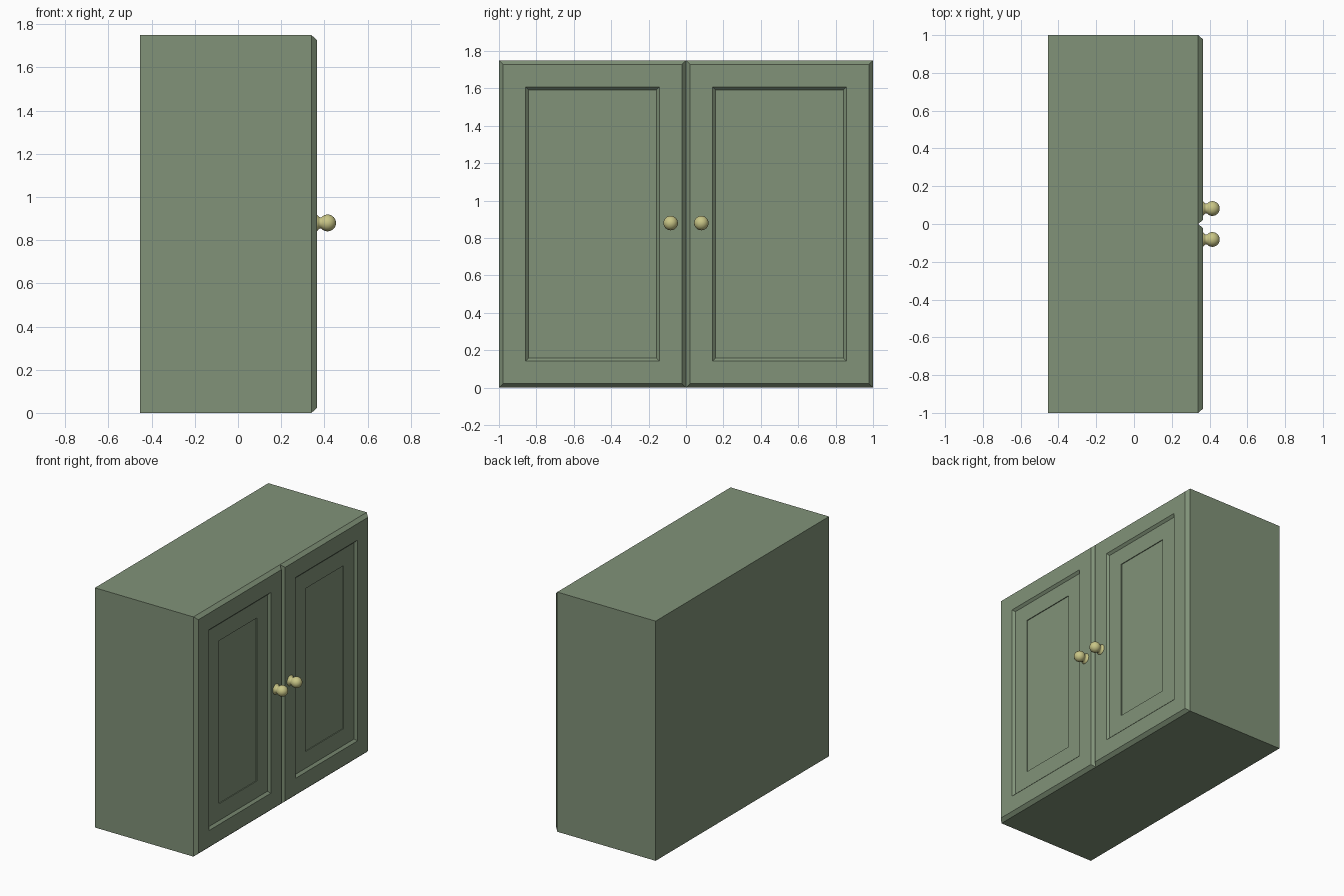
import bpy, bmesh, math
from mathutils import Matrix

if "Cube" in bpy.data.objects:
    bpy.data.objects.remove(bpy.data.objects["Cube"])

H = 1.75
BACK, FACE, FRONT = -0.455, 0.34, 0.365


def material(name, rgb):
    m = bpy.data.materials.new(name)
    m.diffuse_color = (*rgb, 1)
    m.use_nodes = True
    m.node_tree.nodes["Principled BSDF"].inputs["Base Color"].default_value = m.diffuse_color
    return m


green = material("green_paint", (0.22, 0.29, 0.19))
brass = material("brass", (0.58, 0.56, 0.24))


def finish(bm, name, mat):
    bmesh.ops.recalc_face_normals(bm, faces=bm.faces)
    me = bpy.data.meshes.new(name)
    bm.to_mesh(me)
    bm.free()
    ob = bpy.data.objects.new(name, me)
    bpy.context.collection.objects.link(ob)
    me.materials.append(mat)
    return ob


# Cabinet body
bm = bmesh.new()
bmesh.ops.create_cube(bm, size=1, matrix=Matrix.Translation(((BACK + FACE) / 2, 0, H / 2))
                      @ Matrix.Diagonal((FACE - BACK, 2, H, 1)))
finish(bm, "cabinet_body", green)


# Panelled door: nested rectangles given as (inset from door edge, x)
def door(name, y0):
    steps = [(0, FACE), (0.022, FRONT), (0.142, FRONT), (0.158, FRONT - 0.016),
             (0.28, FRONT - 0.016), (0.28, FRONT - 0.022)]
    bm = bmesh.new()
    rings = []
    for i, x in steps:
        corners = [(y0 + i, i), (y0 + 1 - i, i), (y0 + 1 - i, H - i), (y0 + i, H - i)]
        rings.append([bm.verts.new((x, y, z)) for y, z in corners])
    for a, b in zip(rings, rings[1:]):
        for k in range(4):
            n = (k + 1) % 4
            bm.faces.new((a[k], a[n], b[n], b[k]))
    bm.faces.new(rings[-1])
    bm.faces.new(rings[0][::-1])
    finish(bm, name, green)


# Turned knob: lathe profile (x, radius) with a ball end
def knob(name, y):
    cx, r = 0.415, 0.039
    profile = [(FRONT - 0.004, 0), (FRONT - 0.004, 0.038), (FRONT + 0.002, 0.037),
               (FRONT + 0.008, 0.03), (FRONT + 0.015, 0.026)]
    profile += [(cx - r * math.cos(a), r * math.sin(a))
                for a in (math.radians(42 + 138 * k / 10) for k in range(11))]
    bm = bmesh.new()
    vs = [bm.verts.new((x, 0, q)) for x, q in profile]
    es = [bm.edges.new(p) for p in zip(vs, vs[1:])]
    bmesh.ops.spin(bm, geom=vs + es, cent=(0, 0, 0), axis=(1, 0, 0),
                   angle=math.tau, steps=24)
    bmesh.ops.remove_doubles(bm, verts=bm.verts, dist=1e-5)
    ob = finish(bm, name, brass)
    ob.location = (0, y, 0.88)
    bpy.ops.object.select_all(action='DESELECT')
    ob.select_set(True)
    bpy.context.view_layer.objects.active = ob
    bpy.ops.object.shade_smooth_by_angle(angle=math.radians(40))


for side, y0, yk in (("left", -1, -0.082), ("right", 0, 0.082)):
    door(side + "_door", y0)
    knob(side + "_knob", yk)
